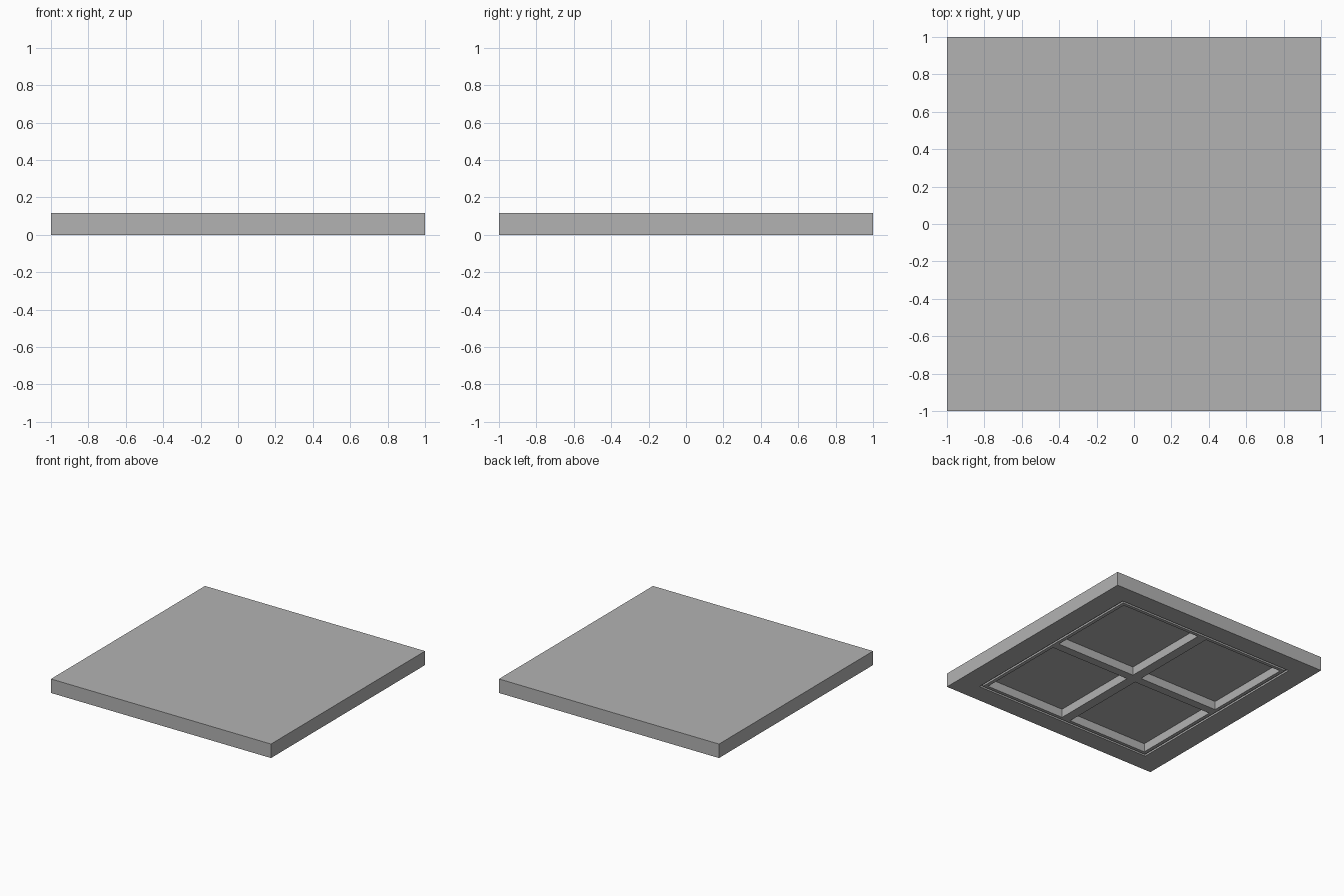
import bpy

if "Cube" in bpy.data.objects:
    bpy.data.objects.remove(bpy.data.objects["Cube"])

HEIGHT = 0.115            # slab thickness
POCKET_DEPTH = 0.07       # depth of the four pockets
GROOVE_DEPTH = 0.015      # depth of the thin border groove
GROOVE_OUT = (0.815, 0.84)
GROOVE_IN = (0.797, 0.822)
CELL_MIN = (0.04, 0.035)
CELL_MAX = (0.768, 0.795)


def box(name, cx, cy, half, z0, z1):
    """Upright box with given half sizes between two heights."""
    bpy.ops.mesh.primitive_cube_add(size=2, location=(cx, cy, (z0 + z1) / 2))
    ob = bpy.context.object
    ob.name = name
    ob.scale = (half[0], half[1], (z1 - z0) / 2)
    bpy.ops.object.transform_apply(location=True, rotation=True, scale=True)
    return ob


def combine(target, tool, operation):
    """Apply a boolean and remove the helper."""
    mod = target.modifiers.new(tool.name, 'BOOLEAN')
    mod.operation = operation
    mod.solver = 'EXACT'
    mod.object = tool
    bpy.context.view_layer.objects.active = target
    bpy.ops.object.modifier_apply(modifier=mod.name)
    bpy.data.objects.remove(tool, do_unlink=True)


# Flat square slab
slab = box("tile_slab", 0, 0, (1, 1), 0, HEIGHT)

# Thin border groove underneath: shallow recess, then refill its middle
combine(slab, box("groove_cutter", 0, 0, GROOVE_OUT, -0.1, GROOVE_DEPTH), 'DIFFERENCE')
combine(slab, box("inner_panel", 0, 0, GROOVE_IN, 0, 0.05), 'UNION')

# Four pockets underneath
mid = [(a + b) / 2 for a, b in zip(CELL_MIN, CELL_MAX)]
half = [(b - a) / 2 for a, b in zip(CELL_MIN, CELL_MAX)]
for sx in (-1, 1):
    for sy in (-1, 1):
        combine(slab, box("pocket_cutter", sx * mid[0], sy * mid[1], half, -0.1, POCKET_DEPTH), 'DIFFERENCE')

# Darker grey
grey = bpy.data.materials.new("dark_grey")
grey.diffuse_color = (0.45, 0.45, 0.45, 1)
grey.use_nodes = True
grey.node_tree.nodes["Principled BSDF"].inputs["Base Color"].default_value = grey.diffuse_color
slab.data.materials.clear()
slab.data.materials.append(grey)
